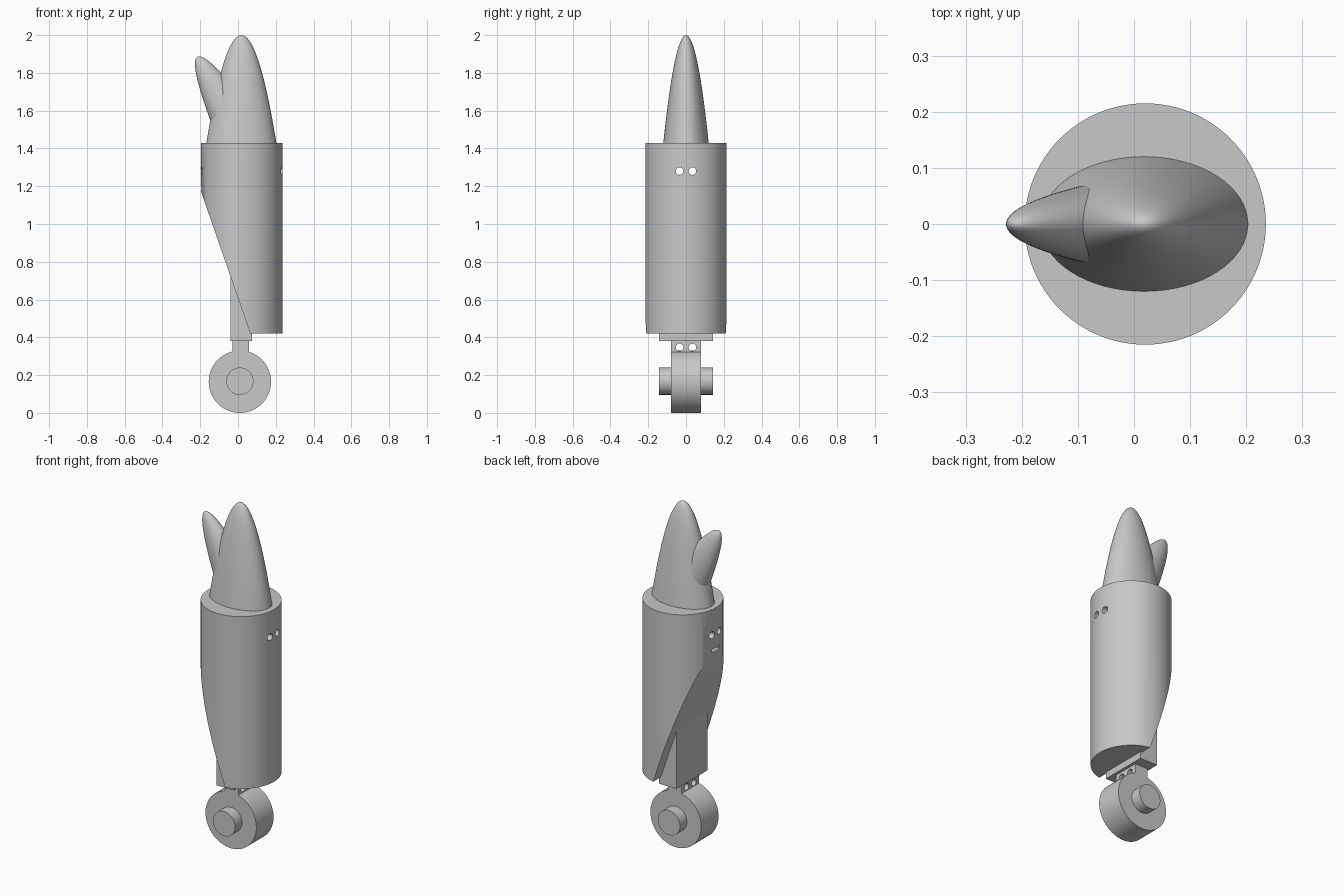
import bpy, bmesh, math
from mathutils import Matrix, Vector

cube = bpy.data.objects.get("Cube")
if cube:
    bpy.data.objects.remove(cube, do_unlink=True)

grey = bpy.data.materials.new("plain grey")
grey.use_nodes = True
colour = (0.58, 0.58, 0.58, 1)
grey.diffuse_color = colour
grey.node_tree.nodes["Principled BSDF"].inputs["Base Color"].default_value = colour


def make(name, bm):
    bmesh.ops.recalc_face_normals(bm, faces=bm.faces)
    mesh = bpy.data.meshes.new(name)
    bm.to_mesh(mesh)
    bm.free()
    mesh.materials.append(grey)
    obj = bpy.data.objects.new(name, mesh)
    bpy.context.collection.objects.link(obj)
    return obj


def activate(obj):
    bpy.ops.object.select_all(action='DESELECT')
    obj.select_set(True)
    bpy.context.view_layer.objects.active = obj


def smooth(obj):
    activate(obj)
    bpy.ops.object.shade_smooth_by_angle(angle=math.radians(30))


def cylinder(name, centre, radius, depth, axis, segments=64):
    bm = bmesh.new()
    turn = Vector((0, 0, 1)).rotation_difference(Vector(axis)).to_matrix().to_4x4()
    bmesh.ops.create_cone(bm, cap_ends=True, segments=segments, radius1=radius,
                          radius2=radius, depth=depth,
                          matrix=Matrix.Translation(centre) @ turn)
    return make(name, bm)


def box(name, low, high):
    bm = bmesh.new()
    bmesh.ops.create_cube(bm, size=1)
    for v in bm.verts:
        v.co = [lo + (c + 0.5) * (hi - lo) for c, lo, hi in zip(v.co, low, high)]
    return make(name, bm)


def rounded_spike(name, tip, tilt, length, kx, ky, rings=20, segments=64):
    """Elliptic paraboloid hanging down from its tip, leaning towards -x."""
    bm = bmesh.new()
    place = Matrix.Translation(tip) @ Matrix.Rotation(-tilt, 4, 'Y')
    top = bm.verts.new(place @ Vector((0, 0, 0)))
    previous = None
    for i in range(1, rings + 1):
        r = math.sqrt(length) * i / rings
        ring = []
        for j in range(segments):
            a = math.tau * j / segments
            ring.append(bm.verts.new(place @ Vector(
                (kx * r * math.cos(a), ky * r * math.sin(a), -r * r))))
        for j in range(segments):
            k = (j + 1) % segments
            if previous:
                bm.faces.new((previous[j], ring[j], ring[k], previous[k]))
            else:
                bm.faces.new((top, ring[j], ring[k]))
        previous = ring
    bm.faces.new(previous)
    return make(name, bm)


def cut(obj, cutter):
    cutter.hide_render = True
    mod = obj.modifiers.new("cut", 'BOOLEAN')
    mod.operation = 'DIFFERENCE'
    mod.solver = 'EXACT'
    mod.object = cutter
    activate(obj)
    bpy.ops.object.modifier_apply(modifier=mod.name)
    bpy.data.objects.remove(cutter, do_unlink=True)


def cut_hole_pair(obj, z):
    for side in (-1, 1):
        cut(obj, cylinder("hole_cutter", (0, side * 0.034, z), 0.02, 1, (1, 0, 0), 24))


# Cylindrical body with a slanted flat on one side
body = cylinder("body", (0.02, 0, 0.925), 0.215, 1.01, (0, 0, 1), 96)
bm = bmesh.new()
bm.from_mesh(body.data)
low, high = Vector((0.065, 0, 0.42)), Vector((-0.195, 0, 1.17))
normal = (high - low).cross(Vector((0, 1, 0)))
if normal.x > 0:
    normal.negate()
result = bmesh.ops.bisect_plane(bm, geom=bm.verts[:] + bm.edges[:] + bm.faces[:],
                                plane_co=low, plane_no=normal, clear_outer=True)
rim = [e for e in result["geom_cut"] if isinstance(e, bmesh.types.BMEdge)]
bmesh.ops.holes_fill(bm, edges=[e for e in bm.edges if e.is_boundary], sides=0)
bmesh.ops.recalc_face_normals(bm, faces=bm.faces)
bm.to_mesh(body.data)
bm.free()

# Cord holes through the body and the slot above the flat
cut_hole_pair(body, 1.28)
cut(body, box("slot_cutter", (-0.25, -0.035, 1.178), (-0.165, 0.035, 1.196)))
smooth(body)

# Large and small rounded spikes on top
smooth(rounded_spike("main_spike", (0.018, 0, 2.0), 0, 0.57, 0.245, 0.159))
smooth(rounded_spike("side_spike", (-0.215, 0, 1.885), math.radians(29.4),
                     0.45, 0.184, 0.13))

# Mounting block and neck below the flat
box("mounting_block", (-0.04, -0.143, 0.38), (0.075, 0.143, 0.72)).select_set(False)
block = bpy.data.objects["mounting_block"]
bm = bmesh.new()
bm.from_mesh(block.data)
for v in bm.verts:
    if v.co.z > 0.5 and v.co.x > 0:
        v.co.z = 0.5
bm.to_mesh(block.data)
bm.free()
neck = box("neck", (-0.028, -0.08, 0.22), (0.058, 0.08, 0.385))
cut_hole_pair(neck, 0.347)

# Wheel and axle
smooth(cylinder("wheel", (0.01, 0, 0.165), 0.165, 0.16, (0, 1, 0)))
smooth(cylinder("axle", (0.01, 0, 0.168), 0.072, 0.288, (0, 1, 0), 48))
